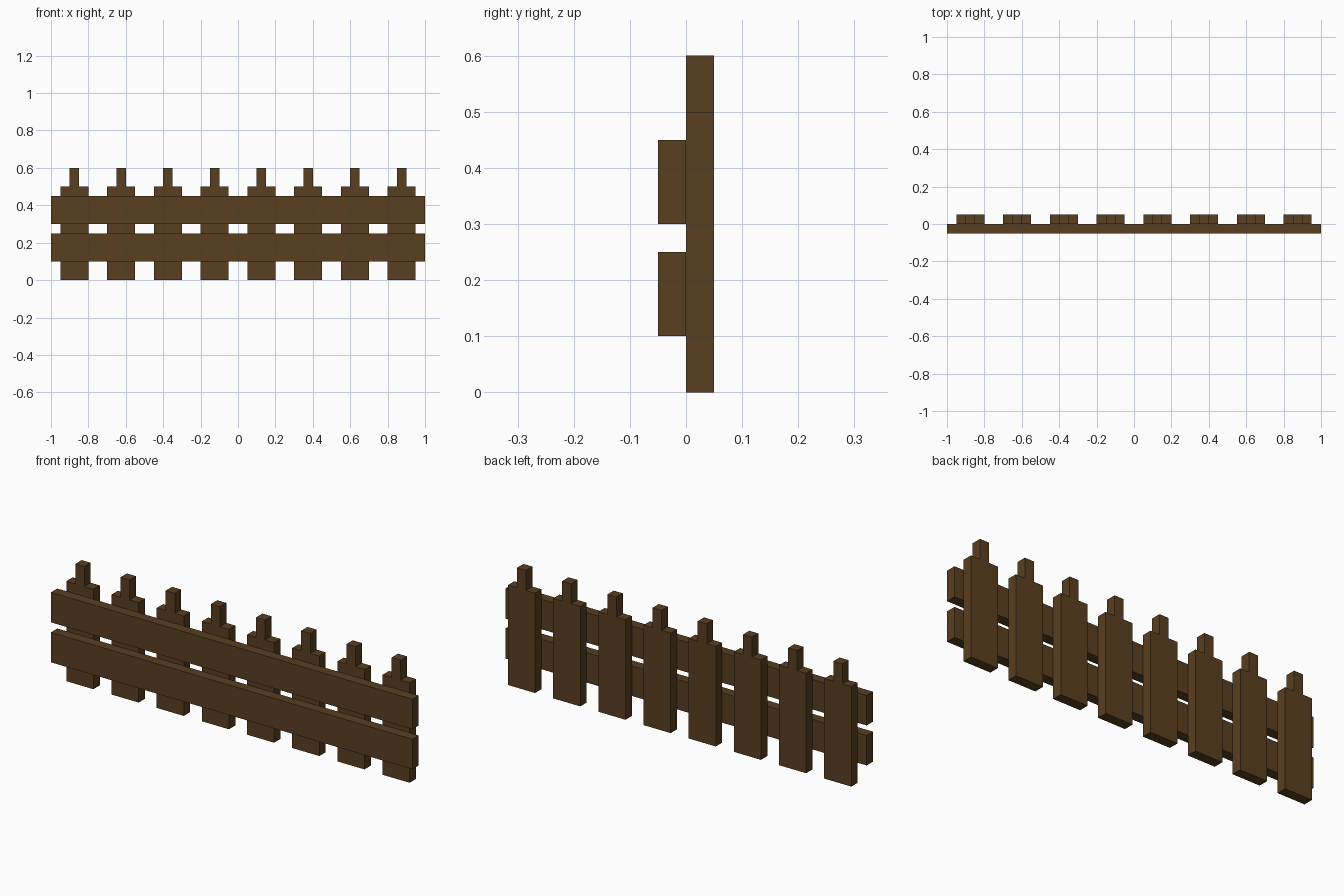
import bpy
import bmesh

if "Cube" in bpy.data.objects:
    bpy.data.objects.remove(bpy.data.objects["Cube"])

wood = bpy.data.materials.new("dark_brown_wood")
wood.diffuse_color = (0.1, 0.05, 0.015, 1)
wood.use_nodes = True
wood.node_tree.nodes["Principled BSDF"].inputs["Base Color"].default_value = wood.diffuse_color


def extrude_profile(name, points, x, y0, y1):
    """Make a solid from an x-z outline, extruded from y0 to y1."""
    mesh = bpy.data.meshes.new(name)
    bm = bmesh.new()
    face = bm.faces.new([bm.verts.new((px, y0, pz)) for px, pz in points])
    result = bmesh.ops.extrude_face_region(bm, geom=[face], use_keep_orig=True)
    verts = [g for g in result["geom"] if isinstance(g, bmesh.types.BMVert)]
    bmesh.ops.translate(bm, verts=verts, vec=(0, y1 - y0, 0))
    bmesh.ops.recalc_face_normals(bm, faces=bm.faces[:])
    bm.to_mesh(mesh)
    bm.free()
    mesh.materials.append(wood)
    obj = bpy.data.objects.new(name, mesh)
    obj.location.x = x
    bpy.context.collection.objects.link(obj)
    return obj


# Pickets: wide board with a narrow stepped tip
half = [(0.075, 0), (0.075, 0.5), (0.025, 0.5), (0.025, 0.6)]
picket = half + [(-px, pz) for px, pz in reversed(half)]
for i in range(8):
    extrude_profile(f"picket_{i + 1}", picket, -0.875 + 0.25 * i, 0, 0.05)

# Horizontal rails across the front
for name, z in (("lower_rail", 0.1), ("upper_rail", 0.3)):
    outline = [(-1, z), (1, z), (1, z + 0.15), (-1, z + 0.15)]
    extrude_profile(name, outline, 0, -0.05, 0)
